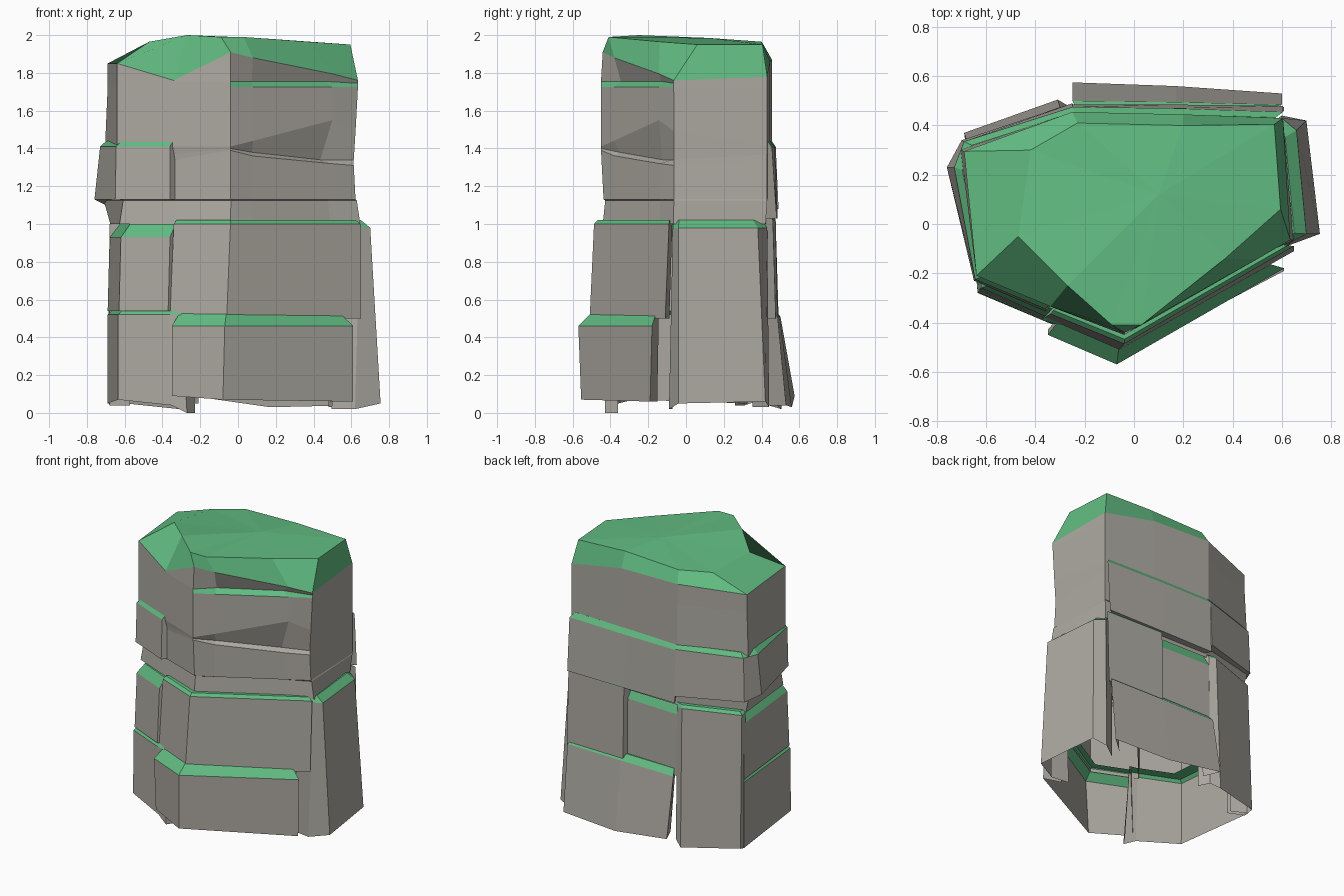
import bpy, bmesh
from mathutils import Vector


def material(name, rgb):
    m = bpy.data.materials.new(name)
    m.diffuse_color = (*rgb, 1)
    return m


MATS = [material("rock", (0.42, 0.40, 0.36)), material("moss", (0.12, 0.50, 0.22))]


def finish(name, bm):
    bmesh.ops.recalc_face_normals(bm, faces=bm.faces)
    # open shells: make sure the faces look away from the central axis
    total = sum(f.normal.dot(f.calc_center_median() - Vector((0, 0, f.calc_center_median().z)))
                * f.calc_area() for f in bm.faces)
    if total < 0:
        bmesh.ops.reverse_faces(bm, faces=bm.faces)
    mesh = bpy.data.meshes.new(name)
    bm.to_mesh(mesh)
    bm.free()
    for m in MATS:
        mesh.materials.append(m)
    bpy.context.collection.objects.link(bpy.data.objects.new(name, mesh))


def slab(name, z0, z1, low, high, bevel=0.03, inset=0.95, depth=0.84, under=False, green=True):
    """Rock panel following an outline around the axis, with a bevelled mossy top.
    Points of the low outline may carry their own z for a ragged foot."""
    bm = bmesh.new()

    def row(pts, z, s=1.0):
        return [bm.verts.new((p[0] * s, p[1] * s, p[2] if len(p) > 2 else z)) for p in pts]

    rows = [row(low, z0), row(high, z1 - bevel), row(high, z1, inset), row(high, z1, depth)]
    foot = row(low, z0, depth)
    for r in range(3):
        for i in range(len(low) - 1):
            f = bm.faces.new((rows[r][i], rows[r][i + 1], rows[r + 1][i + 1], rows[r + 1][i]))
            f.material_index = int(green and r > 0)
    for e in (0, -1):
        bm.faces.new([r[e] for r in rows] + [foot[e]])
    if under:
        for i in range(len(low) - 1):
            bm.faces.new((rows[0][i], foot[i], foot[i + 1], rows[0][i + 1]))
    finish(name, bm)


# Lower tier: hollow panels standing side by side
slab("front_step", 0.07, 0.53,
     [(-0.35, -0.43, 0.09), (-0.08, -0.555), (0.61, -0.19, 0.06)],
     [(-0.35, -0.45), (-0.07, -0.57), (0.61, -0.18)], 0.07, 0.88, 0.8)
slab("front_wall", 0.5, 1.02,
     [(-0.36, -0.38), (-0.06, -0.51), (0.65, -0.11)],
     [(-0.34, -0.365), (-0.04, -0.487), (0.65, -0.09)], 0.02, 0.96, 0.8)
slab("right_wall", 0.04, 1.02,
     [(0.62, -0.09, 0.02), (0.755, -0.04, 0.05), (0.70, 0.42, 0.06), (0.60, 0.44, 0.03)],
     [(0.645, -0.07), (0.70, -0.04), (0.66, 0.38), (0.60, 0.43)], 0.04, 0.93, 0.8)
slab("back_step", 0.05, 0.55,
     [(0.60, 0.53, 0.04), (0.17, 0.56, 0.03), (-0.25, 0.575, 0.09)],
     [(0.60, 0.485), (0.17, 0.495), (-0.25, 0.50)], 0.04, 0.93, 0.8)
slab("back_wall_right", 0.5, 1.03, [(0.61, 0.475), (0.16, 0.485)],
     [(0.61, 0.46), (0.16, 0.475)], 0.01, 0.99)
slab("back_wall_left", 0.5, 1.02, [(0.16, 0.45), (-0.25, 0.465)],
     [(0.16, 0.445), (-0.25, 0.46)], 0.08, 0.92)
slab("back_left_wall", 0.04, 1.02,
     [(-0.25, 0.47, 0.05), (-0.31, 0.505, 0.02), (-0.69, 0.37, 0.06), (-0.68, 0.31)],
     [(-0.25, 0.46), (-0.30, 0.475), (-0.68, 0.34), (-0.68, 0.30)], 0.02, 0.97)
slab("left_wall_lower", 0.06, 0.54,
     [(-0.69, 0.33, 0.05), (-0.635, -0.28, 0.07), (-0.35, -0.40, 0.04), (-0.27, -0.43, 0.0)],
     [(-0.69, 0.33), (-0.635, -0.275), (-0.36, -0.395), (-0.30, -0.41)], 0.02, 0.97)
slab("left_wall_upper", 0.54, 1.0,
     [(-0.69, 0.33), (-0.63, -0.27), (-0.37, -0.385)],
     [(-0.68, 0.32), (-0.62, -0.26), (-0.36, -0.375)], 0.07, 0.92)

# Middle tier: overhanging bands
slab("back_band", 1.03, 1.44, [(0.605, 0.48), (0.15, 0.485), (-0.25, 0.485)],
     [(0.605, 0.455), (0.15, 0.47), (-0.25, 0.475)], 0.035, 0.95, under=True)
slab("left_band", 1.13, 1.44,
     [(-0.25, 0.49, 1.08), (-0.70, 0.34, 1.10), (-0.76, 0.23), (-0.65, -0.23), (-0.36, -0.355)],
     [(-0.25, 0.475), (-0.69, 0.335), (-0.73, 0.23), (-0.645, -0.225), (-0.36, -0.345)],
     0.03, 0.955, under=True)

# Tower outline, counter-clockwise from the front corner
BASE = [(-0.04, -0.45), (0.08, -0.383), (0.5, -0.143), (0.635, -0.065), (0.605, 0.43),
        (0.20, 0.445), (-0.25, 0.455), (-0.69, 0.295), (-0.64, -0.21), (-0.34, -0.335)]
# Each ring: height, scale, {corner: (scale, height offset)}, moss below this ring
RINGS = [
    (1.00, 0.98, {3: (1.02, 0)}, 0),
    (1.125, 0.95, {3: (0.99, 0), 4: (1, 0), 7: (1.03, 0)}, 0),
    (1.13, 0.98, {0: (0.97, 0), 4: (1, 0)}, 0),
    (1.34, 0.97, {0: (1, 0.05), 1: (0.98, 0.02), 2: (0.98, -0.02), 3: (0.965, -0.03), 4: (1, 0)}, 0),
    (1.37, 0.98, {0: (1, 0.03), 1: (0.92, 0.01), 2: (0.87, -0.03), 3: (0.965, -0.03), 4: (1, 0)}, 0),
    (1.41, 1.00, {1: (1, 0.03), 2: (1, 0.14), 3: (0.98, 0.08), 7: (1.02, 0)}, 0),
    (1.725, 1.00, {}, 0),
    (1.755, 1.00, {1: (0.90, 0), 2: (0.92, 0), 3: (1, -0.01)}, 1),
    (1.85, 1.00, {0: (0.98, 0.06), 1: (0.99, 0.03), 2: (1, -0.055), 3: (1, -0.09),
                  4: (1, -0.07), 5: (1, 0.01), 6: (1, 0.02), 9: (1, -0.09)}, 0),
]
CROWN = [(-0.09, -0.41, 1.99), (0.03, -0.41, 1.99), (0.37, -0.14, 1.965), (0.595, 0.06, 1.95),
         (0.57, 0.405, 1.95), (0.20, 0.40, 1.965), (-0.23, 0.41, 1.95), (-0.42, 0.30, 1.94),
         (-0.47, -0.05, 1.965), (-0.27, -0.25, 2.0)]


def ring_points(z, s, special):
    out = []
    for i, (x, y) in enumerate(BASE):
        k, dz = special.get(i, (s, 0))
        out.append((x * k, y * k, z + dz))
    return out


def loft(name, rings, greens, tip=None):
    bm = bmesh.new()
    rows = [[bm.verts.new(p) for p in r] for r in rings]
    n = len(BASE)
    for r in range(1, len(rows)):
        for i in range(n):
            j = (i + 1) % n
            f = bm.faces.new((rows[r - 1][i], rows[r - 1][j], rows[r][j], rows[r][i]))
            # the moss ledge sits only on the front right side
            f.material_index = int(greens[r] == 2 or (greens[r] == 1 and i < 3))
    if tip:
        t = bm.verts.new(tip)
        for i in range(n):
            bm.faces.new((rows[-1][i], rows[-1][(i + 1) % n], t)).material_index = 1
    finish(name, bm)


# Upper rock tower with its notch and ledge, then the mossy crown
points = [ring_points(*r[:3]) for r in RINGS]
loft("rock_tower", points, [r[3] for r in RINGS])
loft("moss_crown", [points[-1], CROWN], [2, 2], (0.1, 0.12, 1.985))
